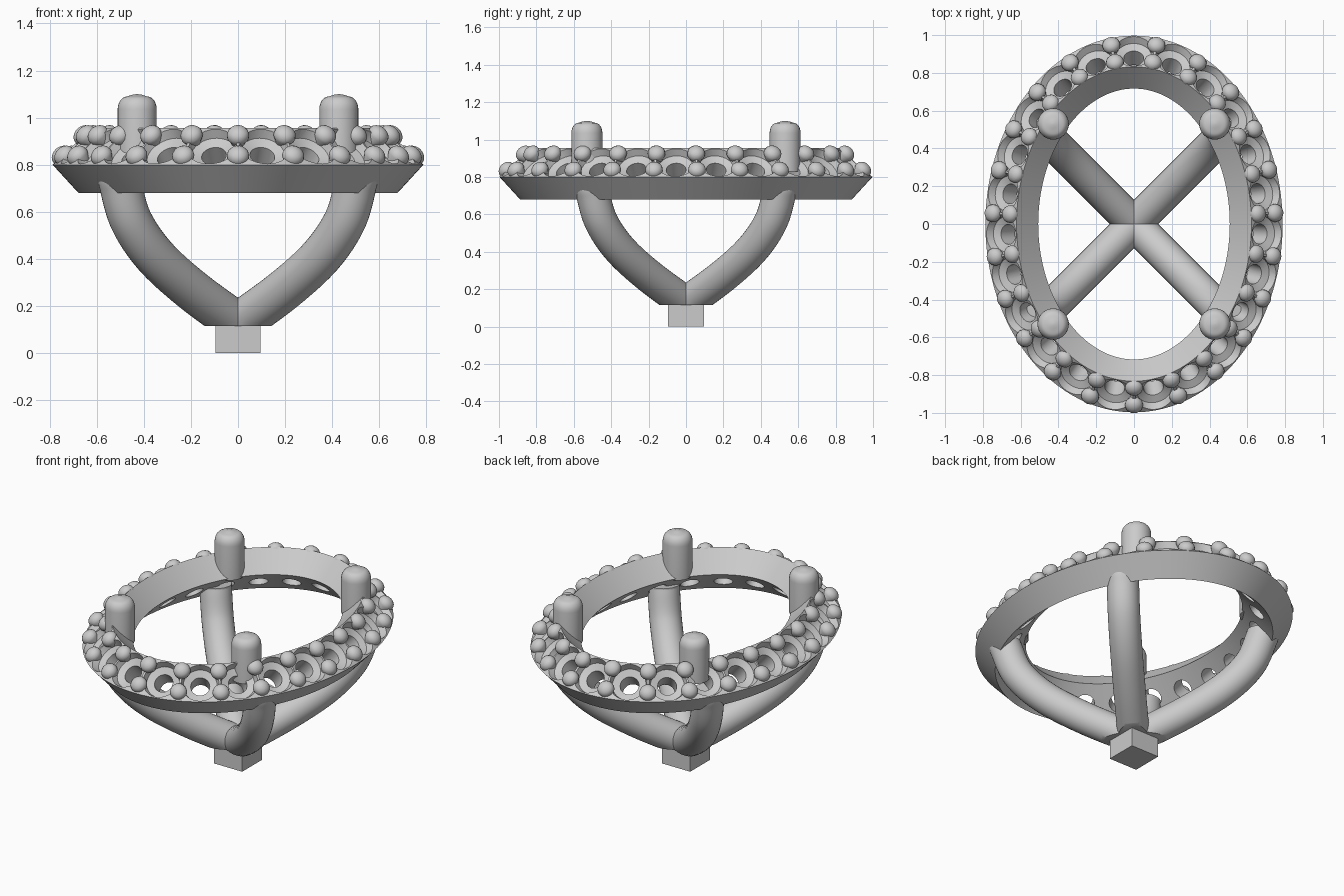
import bpy, bmesh, math
from mathutils import Vector, Matrix

if "Cube" in bpy.data.objects:
    bpy.data.objects.remove(bpy.data.objects["Cube"])

A, B = 0.787, 0.997          # outer half axes of the oval rim
N = 23                       # number of stone seats and bead pairs


def finish(name, bm, smooth=True):
    bmesh.ops.recalc_face_normals(bm, faces=bm.faces)
    me = bpy.data.meshes.new(name)
    bm.to_mesh(me)
    bm.free()
    ob = bpy.data.objects.new(name, me)
    bpy.context.collection.objects.link(ob)
    if smooth:
        shade(ob)
    return ob


def shade(ob):
    bpy.ops.object.select_all(action='DESELECT')
    ob.select_set(True)
    bpy.context.view_layer.objects.active = ob
    bpy.ops.object.shade_smooth_by_angle(angle=math.radians(35))


def skin(bm, loops, closed=False):
    """Bridge equal-length vertex loops; cap both ends if open."""
    vs = [[bm.verts.new(p) for p in lp] for lp in loops]
    n = len(vs[0])
    for i in range(len(vs) if closed else len(vs) - 1):
        a, b = vs[i], vs[(i + 1) % len(vs)]
        for j in range(n):
            bm.faces.new((a[j], a[(j + 1) % n], b[(j + 1) % n], b[j]))
    if not closed:
        bm.faces.new(vs[0])
        bm.faces.new(vs[-1])


def lathe(bm, profile, mat, segs=20):
    skin(bm, [[mat @ Vector((r * math.cos(2 * math.pi * k / segs),
                             r * math.sin(2 * math.pi * k / segs), h))
               for k in range(segs)] for r, h in profile])


def rim(t, d, z):
    """Point on the oval offset inward by d, plus outward direction."""
    n = Vector((math.cos(t) / A, math.sin(t) / B, 0)).normalized()
    return Vector((A * math.cos(t), B * math.sin(t), z)) - n * d, n


def even_angles(shift):
    """Angles evenly spaced by arc length, starting at the front."""
    M = 3000
    ts = [-math.pi / 2 + 2 * math.pi * i / M for i in range(M + 1)]
    acc = [0]
    for a, b in zip(ts, ts[1:]):
        acc.append(acc[-1] + (rim(a, .085, 0)[0] - rim(b, .085, 0)[0]).length)
    out, i = [], 0
    for k in range(N):
        while acc[i] < acc[-1] * (k + shift) / N:
            i += 1
        out.append(ts[i])
    return out


def slope_matrix(t, f):
    """Frame on the sloped seat face; f runs from outer to inner edge."""
    p, n = rim(t, .165 * f, .80 + .155 * f)
    axis = (n * .155 + Vector((0, 0, .165))).normalized()
    return Matrix.Translation(p) @ axis.to_track_quat('Z', 'Y').to_matrix().to_4x4()


# Oval halo ring: tilted rectangle swept round the oval
bm = bmesh.new()
section = [(0, .80), (.11, .68), (.28, .84), (.165, .955)]
skin(bm, [[rim(2 * math.pi * i / 160, d, z)[0] for d, z in section]
          for i in range(160)], closed=True)
ring = finish("halo_ring", bm, False)

# Stone seats with through holes
bm = bmesh.new()
for t in even_angles(.5):
    lathe(bm, [(.053, -.24), (.053, -.055), (.094, -.04), (.107, 0), (.107, .06)],
          slope_matrix(t, .5), 28)
cutter = finish("seat_cutter", bm, False)
cutter.hide_render = True
mod = ring.modifiers.new("seats", 'BOOLEAN')
mod.operation = 'DIFFERENCE'
mod.solver = 'EXACT'
mod.object = cutter
bpy.context.view_layer.objects.active = ring
bpy.ops.object.modifier_apply(modifier="seats")
bpy.data.objects.remove(cutter)
shade(ring)

# Bead pairs between the seats
bm = bmesh.new()
R = .047
bead = [(.022, -.07), (.034, -.03), (R, -.008)]
bead += [(R * math.cos(a), .004 + .036 * math.sin(a))
         for a in [math.radians(x) for x in (0, 20, 40, 60, 75, 87)]]
for t in even_angles(0):
    for f in (.24, .80):
        lathe(bm, bead, slope_matrix(t, f), 18)
finish("grip_beads", bm)

# Four round-topped prongs
bm = bmesh.new()
prong = [(.083, .83)] + [(.043 + .04 * math.cos(a), 1.035 + .055 * math.sin(a))
                         for a in [math.radians(x) for x in range(0, 91, 15)]]
prong += [(.022, 1.097), (.002, 1.10)]
for sx in (-1, 1):
    for sy in (-1, 1):
        lathe(bm, prong, Matrix.Translation((.428 * sx, .53 * sy, 0)), 32)
finish("prongs", bm)


# Four curved diagonal legs, trimmed flat at the foot
def spline(pts, steps=8):
    out = []
    for i in range(1, len(pts) - 2):
        p0, p1, p2, p3 = pts[i - 1:i + 3]
        for s in range(steps):
            u = s / steps
            out.append(.5 * (2 * p1 + (p2 - p0) * u + (2 * p0 - 5 * p1 + 4 * p2 - p3) * u * u
                             + (3 * p1 - p0 - 3 * p2 + p3) * u ** 3))
    return out + [pts[-2]]


path = spline([Vector((x * math.sqrt(2), 0, z)) for x, z in
               [(-.3, -.09), (-.15, .02), (0, .125), (.2, .272), (.355, .415),
                (.455, .565), (.50, .72), (.507, .76), (.51, .82)]])
loops = []
for i, p in enumerate(path):
    tan = (path[min(i + 1, len(path) - 1)] - path[max(i - 1, 0)]).normalized()
    side = Vector((0, 1, 0))
    up = tan.cross(side)
    loops.append([p + .09 * (side * math.cos(a) + up * math.sin(a))
                  for a in [2 * math.pi * k / 32 for k in range(32)]])
for k, name in enumerate(("back_right", "back_left", "front_left", "front_right")):
    bm = bmesh.new()
    skin(bm, loops)
    for co, no in (((0, 0, .115), (0, 0, 1)), ((0, 0, 0), (1, 0, 0))):
        cut = bmesh.ops.bisect_plane(bm, geom=bm.verts[:] + bm.edges[:] + bm.faces[:],
                                     plane_co=co, plane_no=no, clear_inner=True)
        bmesh.ops.holes_fill(bm, edges=[e for e in bm.edges if e.is_boundary])
    bm.transform(Matrix.Rotation(math.pi / 4 + k * math.pi / 2, 4, 'Z'))
    finish(name + "_leg", bm)

# Square foot block
bm = bmesh.new()
bmesh.ops.create_cube(bm, size=1, matrix=Matrix.Translation((0, 0, .065))
                      @ Matrix.Diagonal((.19, .19, .13, 1)))
finish("foot_block", bm, False)
